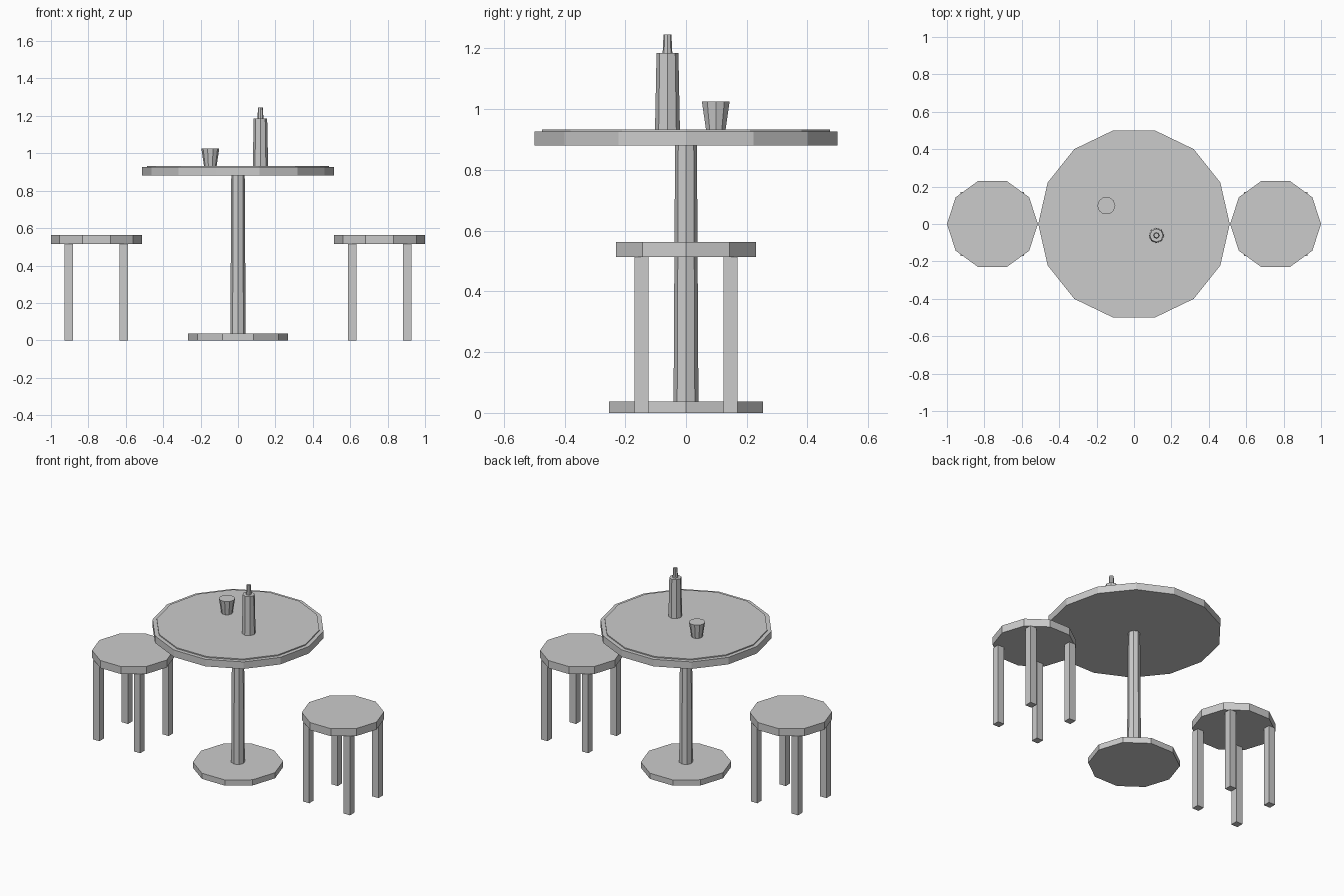
import bpy
import bmesh
import math
from mathutils import Matrix, Vector

cube = bpy.data.objects.get("Cube")
if cube:
    bpy.data.objects.remove(cube, do_unlink=True)

grey = bpy.data.materials.new("plain_grey")
grey.use_nodes = True
colour = (0.6, 0.6, 0.6, 1)
grey.diffuse_color = colour
grey.node_tree.nodes["Principled BSDF"].inputs["Base Color"].default_value = colour


def finish(name, bm):
    bmesh.ops.recalc_face_normals(bm, faces=bm.faces)
    mesh = bpy.data.meshes.new(name)
    bm.to_mesh(mesh)
    bm.free()
    mesh.materials.append(grey)
    obj = bpy.data.objects.new(name, mesh)
    bpy.context.scene.collection.objects.link(obj)
    return obj


def lathe(name, sides, profile, x=0, y=0):
    """Capped faceted solid from (radius, height) pairs, one corner on +x."""
    bm = bmesh.new()
    rings = []
    for r, z in profile:
        angles = [math.tau * i / sides for i in range(sides)]
        rings.append([bm.verts.new((x + r * math.cos(a), y + r * math.sin(a), z))
                      for a in angles])
    for low, high in zip(rings, rings[1:]):
        for i in range(sides):
            j = (i + 1) % sides
            bm.faces.new((low[i], low[j], high[j], high[i]))
    bm.faces.new(rings[0][::-1])
    bm.faces.new(rings[-1])
    return finish(name, bm)


def box(name, centre, size):
    bm = bmesh.new()
    bmesh.ops.create_cube(bm, size=1, matrix=Matrix.Translation(Vector(centre))
                          @ Matrix.Diagonal((*size, 1)))
    return finish(name, bm)


# Pedestal table
lathe("table_base", 10, [(0.267, 0), (0.267, 0.037)])
lathe("table_post", 8, [(0.041, 0.037), (0.036, 0.88)])
lathe("table_top", 14, [(0.512, 0.88), (0.512, 0.926)])
lathe("table_inlay", 14, [(0.487, 0.926), (0.487, 0.933)])

# Bottle and cup on the table
lathe("bottle", 8, [(0.041, 0.933), (0.036, 1.185), (0.016, 1.185), (0.013, 1.246)],
      0.12, -0.061)
lathe("cup", 10, [(0.034, 0.933), (0.048, 1.026)], -0.148, 0.098)

# Two matching stools, each with four square legs
for side, label in ((1, "left"), (-1, "right")):
    cx = side * 0.757
    lathe(label + "_stool_seat", 10, [(0.243, 0.514), (0.243, 0.563)], cx)
    for sx, depth in ((-1, "a"), (1, "b")):
        for sy, end in ((-1, "front"), (1, "back")):
            box(f"{label}_stool_{end}_leg_{depth}",
                (cx + sx * 0.147, sy * 0.147, 0.257), (0.046, 0.046, 0.514))
